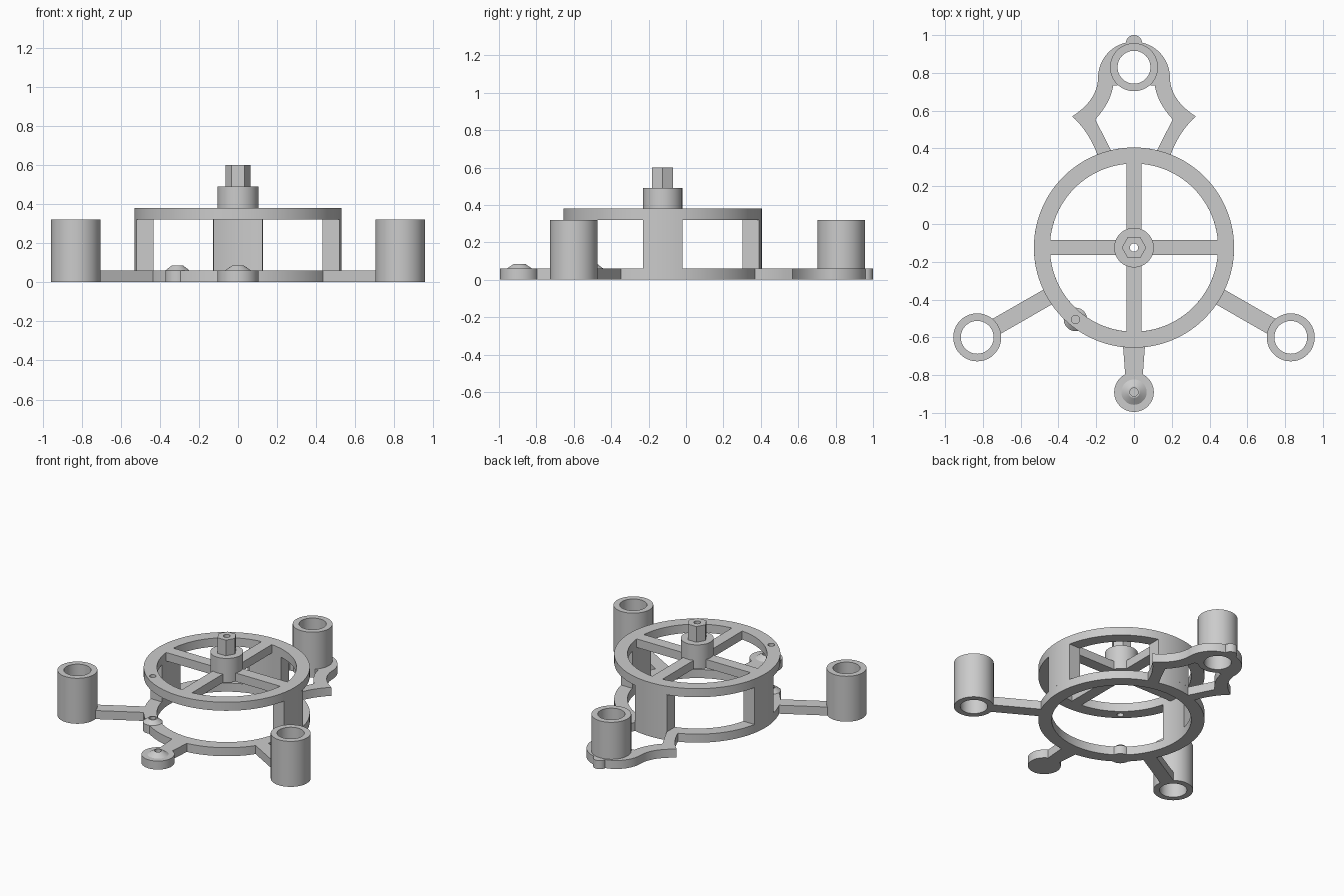
import bpy
import bmesh
from math import sin, cos, asin, radians, pi
from mathutils import Vector

cube = bpy.data.objects.get("Cube")
if cube:
    bpy.data.objects.remove(cube, do_unlink=True)

grey = bpy.data.materials.new("plain_grey")
grey.use_nodes = True
grey.diffuse_color = (0.6, 0.6, 0.6, 1)
grey.node_tree.nodes["Principled BSDF"].inputs["Base Color"].default_value = (0.6, 0.6, 0.6, 1)

MID = (0, -0.125)            # centre of the wheel
R_OUT, R_IN = 0.53, 0.445    # rim radii
BASE_H = 0.06
DECK, DECK_TOP = 0.32, 0.38
PIN = (-0.31, -0.505)
PIN_R = 0.022


def finish(name, bm):
    bmesh.ops.recalc_face_normals(bm, faces=bm.faces)
    mesh = bpy.data.meshes.new(name)
    bm.to_mesh(mesh)
    bm.free()
    mesh.materials.append(grey)
    ob = bpy.data.objects.new(name, mesh)
    bpy.context.collection.objects.link(ob)
    bpy.ops.object.select_all(action='DESELECT')
    ob.select_set(True)
    bpy.context.view_layer.objects.active = ob
    bpy.ops.object.shade_smooth_by_angle(angle=radians(30))
    return ob


def arc(c, r, a0, a1, n=24):
    return [(c[0] + r * cos(a0 + (a1 - a0) * i / n), c[1] + r * sin(a0 + (a1 - a0) * i / n))
            for i in range(n + 1)]


def circle(c, r, n=64):
    return arc(c, r, 0, 2 * pi, n)[:-1]


def bend(a, ctrl, b, n=10):
    a, ctrl, b = Vector(a), Vector(ctrl), Vector(b)
    return [tuple(a.lerp(ctrl, t).lerp(ctrl.lerp(b, t), t)) for t in (i / n for i in range(n + 1))]


def turn(points, angle, c=MID):
    return [(c[0] + x * cos(angle) - y * sin(angle), c[1] + x * sin(angle) + y * cos(angle))
            for x, y in points]


def plate(name, z0, z1, *loops):
    """Extrude an outline; any further loops are through holes."""
    bm = bmesh.new()
    rims = ([], [])
    for loop in loops:
        low, high = ([bm.verts.new((x, y, z)) for x, y in loop] for z in (z0, z1))
        for i in range(len(loop)):
            j = (i + 1) % len(loop)
            bm.faces.new((low[i], low[j], high[j], high[i]))
            for rim, ring in zip(rims, (low, high)):
                rim.append(bm.edges.get((ring[i], ring[j])))
    for rim in rims:
        bmesh.ops.triangle_fill(bm, edges=rim, use_beauty=True)
    return finish(name, bm)


def lathe(name, c, profile, n=48):
    bm = bmesh.new()
    verts = [bm.verts.new((c[0] + r, c[1], z)) for r, z in profile]
    edges = [bm.edges.new(pair) for pair in zip(verts, verts[1:])]
    bmesh.ops.spin(bm, geom=verts + edges, cent=(c[0], c[1], 0), axis=(0, 0, 1),
                   angle=2 * pi, steps=n)
    bmesh.ops.remove_doubles(bm, verts=bm.verts, dist=0.0005)
    return finish(name, bm)


# Base ring
plate("base_ring", 0, BASE_H, circle(MID, R_OUT, 96), circle(MID, R_IN, 96))

# Spoked wheel, with four quarter openings and two bores
half = 0.04
a = asin(half / R_IN)
quarter = [(half, half)] + arc((0, 0), R_IN, a, pi / 2 - a)
openings = [turn(quarter, k * pi / 2) for k in range(4)]
plate("spoked_wheel", DECK, DECK_TOP, circle(MID, R_OUT, 96), *openings,
      circle(PIN, PIN_R, 24), circle(MID, PIN_R, 24))

# Pillars joining ring and wheel on both sides and at the back
for name, angle, w in (("left_pillar", 0, 0.105), ("back_pillar", pi / 2, 0.125),
                       ("right_pillar", pi, 0.105)):
    o, i = asin(w / R_OUT), asin(w / R_IN)
    outline = arc((0, 0), R_OUT, -o, o, 12) + arc((0, 0), R_IN, i, -i, 12)
    plate(name, BASE_H, DECK, turn(outline, angle))

# Hub and hexagonal shaft
plate("hub", DECK, 0.49, circle(MID, 0.105), circle(MID, PIN_R, 24))
plate("hex_shaft", 0.49, 0.6, circle(MID, 0.065, 6), circle(MID, PIN_R, 24))

# Hollow posts and the two straight arms
posts = {"left": (0.83, -0.6), "right": (-0.83, -0.6), "back": (0, 0.83)}
for side, c in posts.items():
    plate(side + "_post", 0, DECK, circle(c, 0.127), circle(c, 0.087))
bar = [(0.48, -0.045), (0.85, -0.045), (0.85, 0.045), (0.48, 0.045)]
for side, angle in (("left", -29.8), ("right", 209.8)):
    plate(side + "_arm", 0, BASE_H, turn(bar, radians(angle)))

# Front arm and its round foot with a raised socket
plate("front_arm", 0, BASE_H, [(-0.06, -0.62), (-0.045, -0.82), (0.045, -0.82), (0.06, -0.62)])
socket = [(0.03, 0.085), (PIN_R, 0.085), (PIN_R, 0.03), (0, 0.03)]
lathe("front_foot", (0, -0.89),
      [(0, 0), (0.105, 0), (0.105, BASE_H), (0.067, BASE_H)] + socket)
lathe("ring_socket", PIN, [(0, 0), (0.062, 0), (0.062, BASE_H)] + socket)

# Curved back frame carrying the back post
outer = ([(0.175, 0.325)] + bend((0.195, 0.37), (0.24, 0.49), (0.327, 0.57))
         + bend((0.327, 0.57), (0.2, 0.65), (0.19, 0.765))[1:]
         + arc((0, 0.775), 0.19, 0, pi / 2, 20))
inner = [(0.08, 0.735)] + bend((0.11, 0.733), (0.125, 0.64), (0.205, 0.554)) + [(0.095, 0.335)]


def flip(points):
    return [(-x, y) for x, y in reversed(points)]


plate("back_frame", 0, BASE_H, outer + flip(outer)[1:] + flip(inner) + inner,
      circle(posts["back"], 0.09))
plate("back_nub", 0, BASE_H, circle((0, 0.957), 0.043, 32)[:17])
